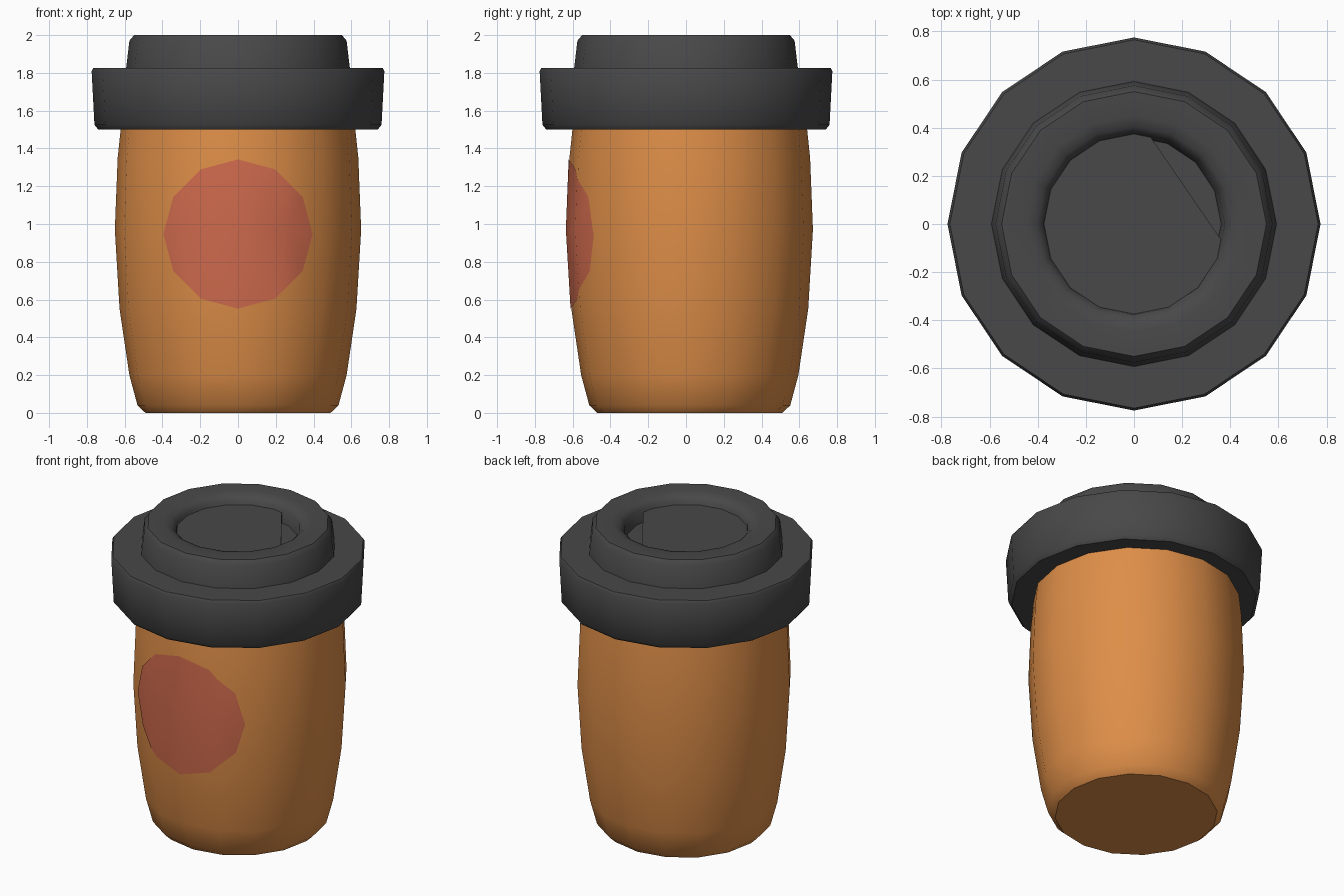
import bpy, bmesh, math
from mathutils import Vector

if "Cube" in bpy.data.objects:
    bpy.data.objects.remove(bpy.data.objects["Cube"])

SIDES = 16


def srgb(r, g, b):
    f = lambda c: (c / 255) / 12.92 if c < 11 else ((c / 255 + 0.055) / 1.055) ** 2.4
    return (f(r), f(g), f(b), 1)


def material(name, rgb):
    m = bpy.data.materials.new(name)
    m.diffuse_color = srgb(*rgb)
    m.use_nodes = True
    m.node_tree.nodes["Principled BSDF"].inputs["Base Color"].default_value = m.diffuse_color
    return m


orange = material("cup_orange", (222, 142, 72))
red = material("badge_red", (207, 106, 77))
dark = material("lid_charcoal", (72, 72, 72))


def finish(bm, name, mat, angle=42):
    me = bpy.data.meshes.new(name)
    bm.to_mesh(me)
    bm.free()
    me.materials.append(mat)
    me.polygons.foreach_set("use_smooth", [True] * len(me.polygons))
    me.set_sharp_from_angle(angle=math.radians(angle))
    ob = bpy.data.objects.new(name, me)
    bpy.context.collection.objects.link(ob)
    return ob


def lathe(profile, cy=0.0):
    """Revolve a profile of (radius, z), capping both ends."""
    bm = bmesh.new()
    rings = []
    for r, z in profile:
        rings.append([bm.verts.new((r * math.cos(math.tau * i / SIDES),
                                    cy + r * math.sin(math.tau * i / SIDES), z))
                      for i in range(SIDES)])
    for a, b in zip(rings, rings[1:]):
        for i in range(SIDES):
            j = (i + 1) % SIDES
            bm.faces.new((a[i], a[j], b[j], b[i]))
    bm.faces.new(rings[0][::-1])
    bm.faces.new(rings[-1])
    return bm


# Cup body
CY = 0.02
cup_profile = [(0.49, 0.0), (0.532, 0.04), (0.575, 0.2), (0.627, 0.55),
               (0.652, 0.97), (0.637, 1.35), (0.615, 1.56)]
finish(lathe(cup_profile, CY), "cup", orange)

# Round badge: cup surface trimmed to a 12-gon, set slightly proud
bm = lathe([(r + 0.004, z) for r, z in cup_profile], CY)


def trim(co, no):
    bmesh.ops.bisect_plane(bm, geom=bm.verts[:] + bm.edges[:] + bm.faces[:],
                           plane_co=co, plane_no=no, clear_outer=True)


trim(Vector((0, 0, 0)), Vector((0, 1, 0)))
centre = Vector((0, 0, 0.947))
apothem = 0.395 * math.cos(math.pi / 12)
for k in range(12):
    a = math.tau * (k + 0.5) / 12
    n = Vector((math.cos(a), 0, math.sin(a)))
    trim(centre + n * apothem, n)
finish(bm, "front_badge", red)

# Lid rim, overhanging the cup
finish(lathe([(0.58, 1.52), (0.6, 1.5), (0.74, 1.5), (0.76, 1.525),
              (0.775, 1.81), (0.765, 1.827), (0.5, 1.827)]), "lid_rim", dark)

# Raised rounded ring with a recess
finish(lathe([(0.594, 1.81), (0.575, 1.97), (0.55, 2.0), (0.45, 2.0),
              (0.405, 1.988), (0.378, 1.96), (0.362, 1.88)]), "lid_ring", dark)

# Recess floor plate, cut along a chord to leave the sip opening
bm = bmesh.new()
bmesh.ops.create_cone(bm, cap_ends=True, segments=SIDES,
                      radius1=0.375, radius2=0.375, depth=0.08)
bmesh.ops.translate(bm, verts=bm.verts, vec=(0, 0, 1.9))
cut = bmesh.ops.bisect_plane(bm, geom=bm.verts[:] + bm.edges[:] + bm.faces[:],
                             plane_co=(0.07, 0.36, 0), plane_no=(0.43, 0.295, 0),
                             clear_outer=True)
bmesh.ops.holes_fill(bm, edges=[e for e in bm.edges if e.is_boundary])
bmesh.ops.recalc_face_normals(bm, faces=bm.faces)
finish(bm, "recess_floor", dark)
